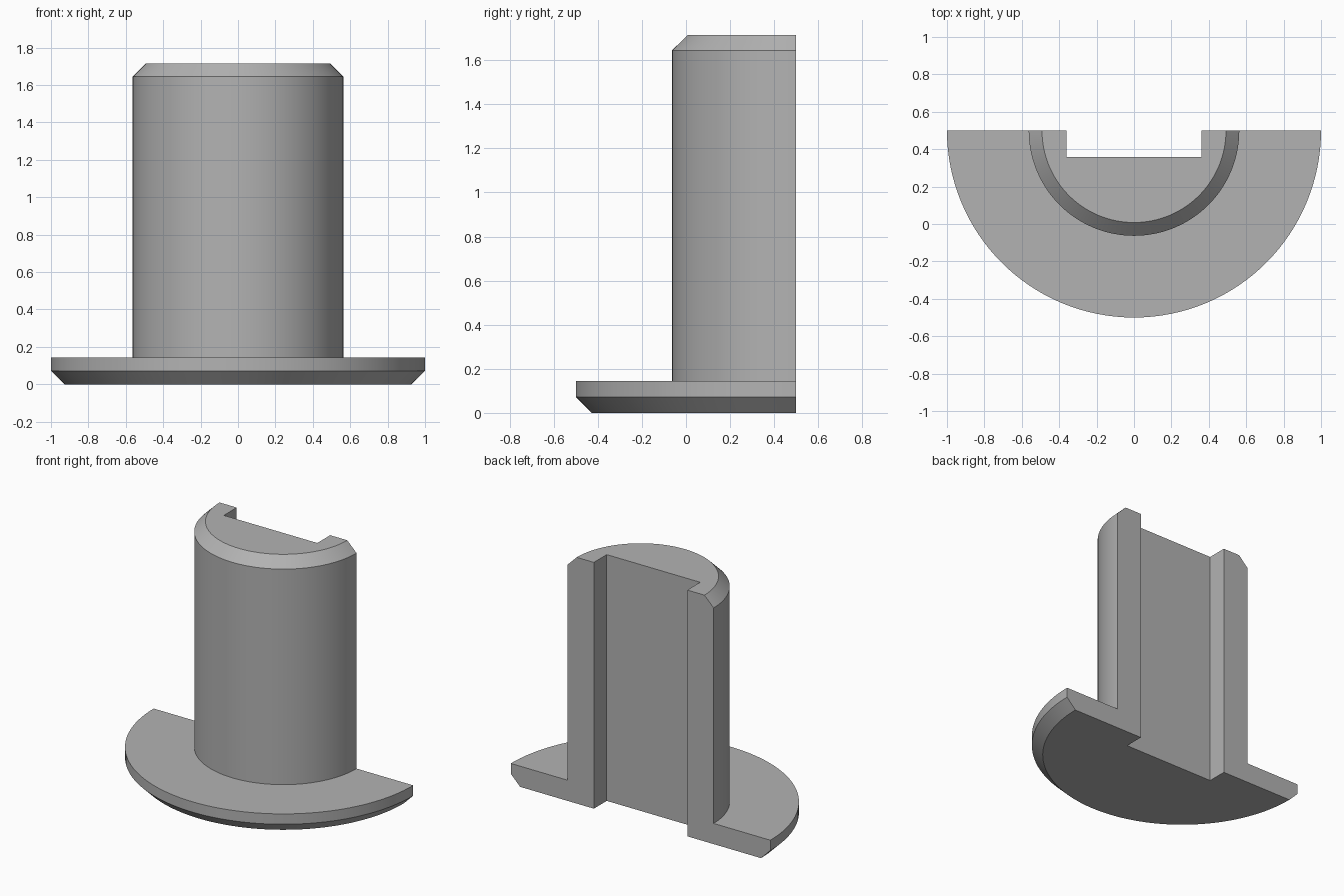
import bpy, bmesh
from math import pi, cos, sin, radians

cube = bpy.data.objects.get("Cube")
if cube:
    bpy.data.objects.remove(cube, do_unlink=True)

BACK = 0.5                      # flat cut plane, also the axis of revolution
HEIGHT = 1.715
SLOT_X, SLOT_Y = 0.36, 0.358
SEGMENTS = 64
PROFILE = [(0.928, 0), (1, 0.072), (1, 0.144), (0.563, 0.144),
           (0.563, 1.645), (0.492, HEIGHT)]

grey = bpy.data.materials.new("plain grey")
grey.use_nodes = True
colour = (0.45, 0.45, 0.45, 1)
grey.diffuse_color = colour
grey.node_tree.nodes["Principled BSDF"].inputs["Base Color"].default_value = colour

bm = bmesh.new()

# Half-revolved outer skin: chamfered flange, post and chamfered top
rings = []
for r, z in PROFILE:
    angles = [pi + pi * i / SEGMENTS for i in range(SEGMENTS + 1)]
    rings.append([bm.verts.new((r * cos(a), BACK + r * sin(a), z)) for a in angles])
for low, high in zip(rings, rings[1:]):
    for i in range(SEGMENTS):
        bm.faces.new((low[i], low[i + 1], high[i + 1], high[i]))

# Rectangular channel running the full height of the back
corners = [(SLOT_X, BACK), (SLOT_X, SLOT_Y), (-SLOT_X, SLOT_Y), (-SLOT_X, BACK)]
bottom, top = [[bm.verts.new((x, y, z)) for x, y in corners] for z in (0, HEIGHT)]
for i in range(3):
    bm.faces.new((bottom[i], bottom[i + 1], top[i + 1], top[i]))

# End caps and the two flat back faces
bm.faces.new(rings[0] + bottom)
bm.faces.new(rings[-1] + top)
bm.faces.new([ring[-1] for ring in rings] + [top[0], bottom[0]])
bm.faces.new([ring[0] for ring in rings] + [top[3], bottom[3]])
bmesh.ops.recalc_face_normals(bm, faces=bm.faces)

mesh = bpy.data.meshes.new("half_flanged_bushing")
bm.to_mesh(mesh)
bm.free()
mesh.materials.append(grey)
bushing = bpy.data.objects.new("half_flanged_bushing", mesh)
bpy.context.collection.objects.link(bushing)

# Smooth round walls with crisp edges
bpy.ops.object.select_all(action="DESELECT")
bushing.select_set(True)
bpy.context.view_layer.objects.active = bushing
bpy.ops.object.shade_smooth_by_angle(angle=radians(30))
